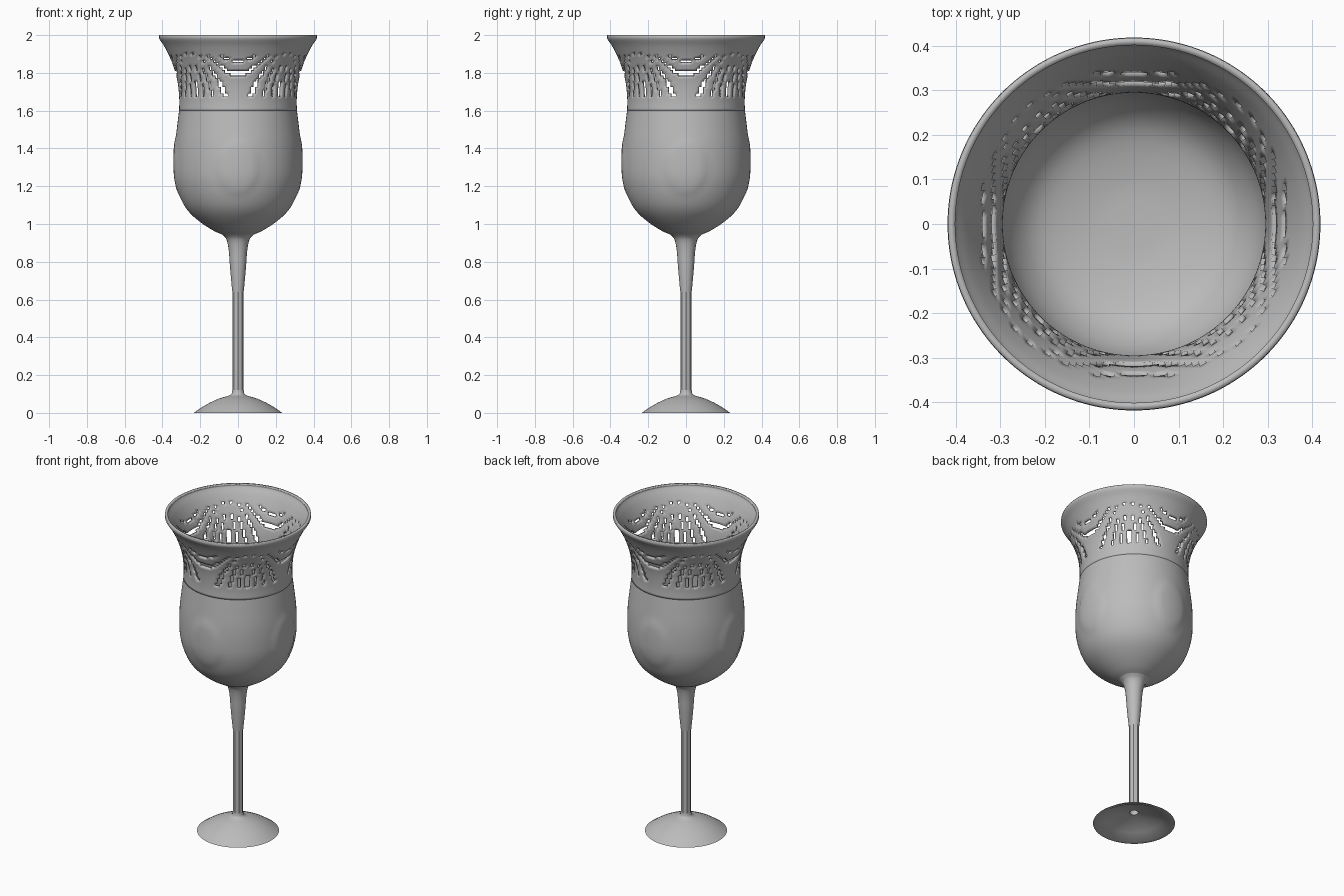
import bpy, bmesh, math
from mathutils import Vector

cube = bpy.data.objects.get("Cube")
if cube:
    bpy.data.objects.remove(cube, do_unlink=True)

COLOR = (0.5, 0.5, 0.5, 1)
grey = bpy.data.materials.new("plain grey")
grey.use_nodes = True
grey.diffuse_color = COLOR
grey.node_tree.nodes["Principled BSDF"].inputs["Base Color"].default_value = COLOR


def smooth_profile(points, steps=4):
    """Smooth curve through (radius, height) points."""
    pts = [Vector(p) for p in points]
    pts = [pts[0] * 2 - pts[1]] + pts + [pts[-1] * 2 - pts[-2]]
    out = []
    for a, b, c, d in zip(pts, pts[1:], pts[2:], pts[3:]):
        for k in range(steps):
            t = k / steps
            out.append(b + (c - a) * t / 2 + (a * 2 - b * 5 + c * 4 - d) * t * t / 2
                       + (b * 3 - a - c * 3 + d) * t ** 3 / 2)
    return out + [pts[-2]]


def lathe(name, profile, sides, relief=None, hole=None, angle=40):
    """Revolve a profile; relief moves points outward, hole drops faces."""
    bm = bmesh.new()
    rings = []
    for r, z in profile:
        ring = []
        for i in range(sides):
            a = 2 * math.pi * i / sides
            rr = max(r, 0) + (relief(a, z) if relief else 0)
            ring.append(bm.verts.new((rr * math.cos(a), rr * math.sin(a), z)))
        rings.append(ring)
    for low, high in zip(rings, rings[1:]):
        for i in range(sides):
            j = (i + 1) % sides
            quad = (low[i], low[j], high[j], high[i])
            center = sum((v.co for v in quad), Vector()) / 4
            if not (hole and hole(center)):
                bm.faces.new(quad)
    bmesh.ops.remove_doubles(bm, verts=bm.verts, dist=0.0001)
    mesh = bpy.data.meshes.new(name)
    bm.to_mesh(mesh)
    bm.free()
    obj = bpy.data.objects.new(name, mesh)
    bpy.context.collection.objects.link(obj)
    mesh.materials.append(grey)
    bpy.ops.object.select_all(action="DESELECT")
    obj.select_set(True)
    bpy.context.view_layer.objects.active = obj
    bpy.ops.object.shade_smooth_by_angle(angle=math.radians(angle))
    return obj


# Foot: thin domed disc, hollow underneath
foot = smooth_profile([(0.03, 0.12), (0.04, 0.095), (0.1, 0.076), (0.17, 0.043), (0.235, 0)], 3)
under = [(0.215, 0), (0.16, 0.03), (0.09, 0.058), (0.025, 0.07), (0.02, 0.16), (0, 0.16)]
lathe("foot", ([tuple(p) for p in foot] + under)[::-1], 48)

# Stem: slim faceted shaft with a flared upper collar
lathe("stem", [(0.03, 0.1), (0.03, 0.67)], 8, angle=20)
collar = smooth_profile([(0.03, 0.64), (0.036, 0.7), (0.043, 0.78), (0.049, 0.86),
                         (0.062, 0.92), (0.09, 0.95)])
lathe("stem_collar", collar, 24)


# Bowl: rounded cup with four faint oval medallions
def medallion(a, z):
    off = (a + math.pi / 4) % (math.pi / 2) - math.pi / 4
    d = math.hypot(off * 0.34 / 0.12, (z - 1.3) / 0.16)
    return 0.006 * min(1, max(0, (1 - d) * 5))


outer = smooth_profile([(0.085, 0.945), (0.13, 0.965), (0.2, 1.01), (0.265, 1.07), (0.305, 1.14),
                        (0.33, 1.23), (0.336, 1.32), (0.333, 1.42), (0.322, 1.52), (0.312, 1.6)])
lathe("bowl_outside", outer, 96, relief=medallion)
inner = smooth_profile([(0.295, 1.6), (0.3, 1.52), (0.308, 1.42), (0.31, 1.32), (0.3, 1.23),
                        (0.27, 1.15), (0.21, 1.09), (0.1, 1.06), (0, 1.055)])
lathe("bowl_inside", inner[::-1], 64).data.flip_normals()


# Rim: flared wall pierced by stepped, scalloped openwork
def openwork(p):
    if not 1.67 < p.z < 1.91:
        return False
    depth = max(abs(p.x), abs(p.y))
    phase = (depth / 0.025) % 1
    width = 0.28 if p.z < 1.84 else 0.13
    return phase < width


rim = smooth_profile([(0.312, 1.6), (0.311, 1.66), (0.318, 1.74), (0.334, 1.81),
                      (0.36, 1.88), (0.39, 1.94), (0.416, 1.98), (0.417, 2.0)], 5)
rim_obj = lathe("pierced_rim", rim, 144, hole=openwork)
wall = rim_obj.modifiers.new("wall", "SOLIDIFY")
wall.thickness = 0.016
wall.offset = -1
